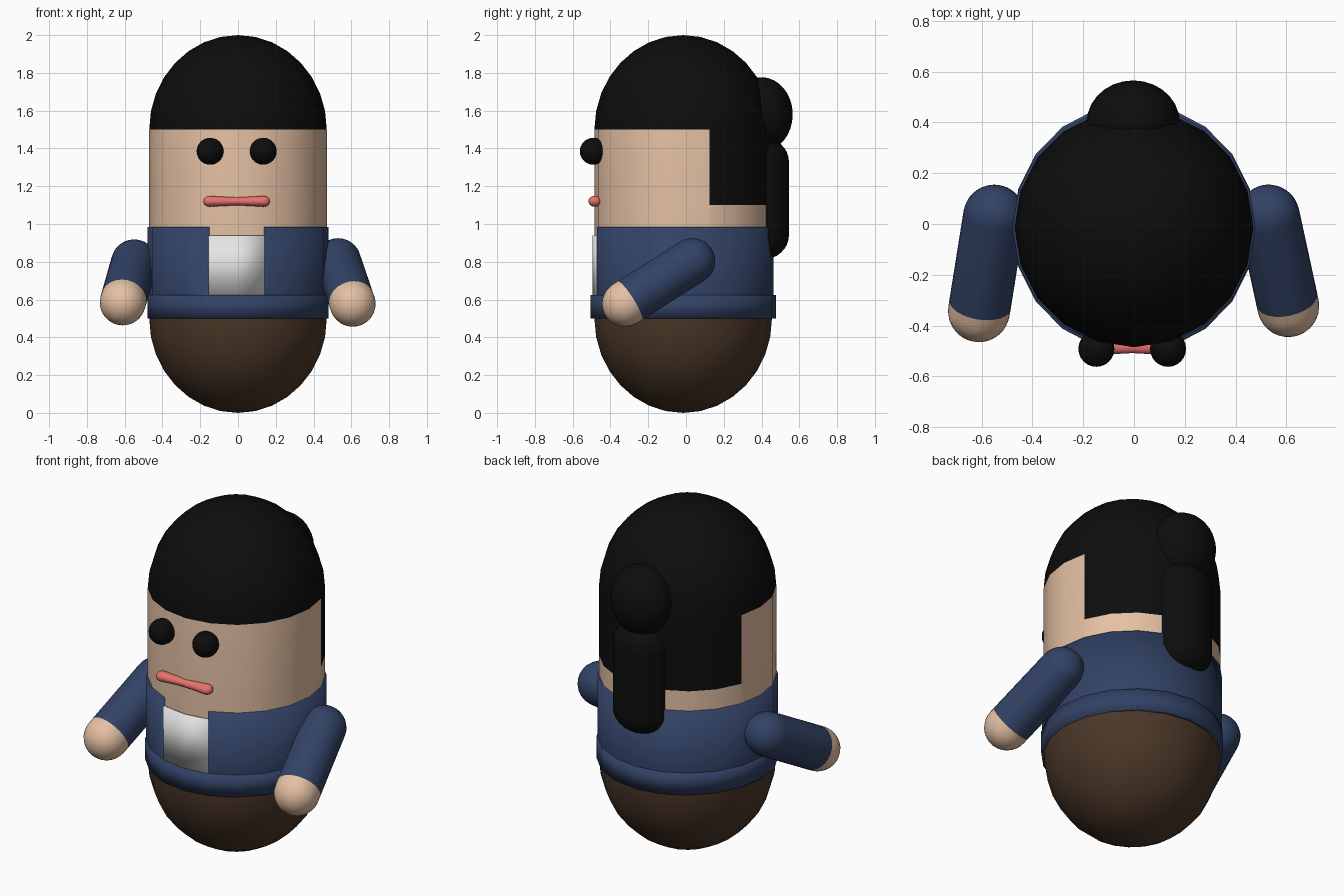
import bpy
import bmesh
from math import sin, cos, pi
from mathutils import Vector

if "Cube" in bpy.data.objects:
    bpy.data.objects.remove(bpy.data.objects["Cube"])

CENTRE = Vector((0, -0.015, 0))


def material(name, colour):
    mat = bpy.data.materials.new(name)
    mat.use_nodes = True
    mat.diffuse_color = (*colour, 1)
    mat.node_tree.nodes["Principled BSDF"].inputs["Base Color"].default_value = (*colour, 1)
    return mat


black = material("black", (0.004, 0.004, 0.004))
skin = material("skin", (0.78, 0.53, 0.37))
blue = material("navy blue", (0.032, 0.055, 0.132))
brown = material("brown", (0.07, 0.038, 0.021))
white = material("white", (0.78, 0.78, 0.78))
coral = material("coral", (0.8, 0.17, 0.155))


def lathe(profile, sides):
    """Spin a list of (radius, height) points about z."""
    bm = bmesh.new()
    verts = [bm.verts.new((r, 0, z)) for r, z in profile]
    edges = [bm.edges.new(pair) for pair in zip(verts, verts[1:])]
    bmesh.ops.spin(bm, geom=verts + edges, cent=(0, 0, 0), axis=(0, 0, 1),
                   angle=2 * pi, steps=sides)
    bmesh.ops.remove_doubles(bm, verts=bm.verts, dist=0.0001)
    bmesh.ops.recalc_face_normals(bm, faces=bm.faces)
    return bm


def cap(radius, height, z, up, steps=8):
    """Quarter-ellipse profile running from bottom to top."""
    angles = [pi / 2 * i / steps for i in range(steps + 1)]
    if up:
        return [(radius * cos(a), z + height * sin(a)) for a in angles]
    return [(radius * sin(a), z - height * cos(a)) for a in angles]


def slice_mesh(bm, point, normal, test=lambda c: True):
    faces = [f for f in bm.faces if test(f.calc_center_median())]
    geom = set(faces)
    for f in faces:
        geom.update(f.verts)
        geom.update(f.edges)
    bmesh.ops.bisect_plane(bm, geom=list(geom), plane_co=point, plane_no=normal, dist=0.0001)


def finish(name, bm, mats, rule=None, location=CENTRE, scale=(1, 1, 1), thickness=0):
    if rule:
        for f in bm.faces:
            f.material_index = rule(f.calc_center_median())
    mesh = bpy.data.meshes.new(name)
    bm.to_mesh(mesh)
    bm.free()
    for mat in mats:
        mesh.materials.append(mat)
    obj = bpy.data.objects.new(name, mesh)
    bpy.context.collection.objects.link(obj)
    obj.location = location
    obj.scale = scale
    bpy.ops.object.select_all(action='DESELECT')
    obj.select_set(True)
    bpy.context.view_layer.objects.active = obj
    bpy.ops.object.shade_smooth_by_angle(angle=pi / 5)
    if thickness:
        shell = obj.modifiers.new("thickness", 'SOLIDIFY')
        shell.thickness = thickness
        shell.offset = -1
    return obj


# Body: trousers, face and painted hair on one capsule
def body_colour(c):
    if c.z < 0.5:
        return 0
    return 2 if c.z > 1.5 or (c.z > 1.1 and c.y > 0.14) else 1


body = lathe(cap(0.47, 0.5, 0.5, False) + [(0.47, 1.1)] + cap(0.47, 0.5, 1.5, True), 20)
slice_mesh(body, (0, 0.14, 0), (0, 1, 0), lambda c: 1.1 < c.z < 1.5)
finish("body", body, [brown, skin, black], body_colour)


# Jacket with a front opening, and the shirt that fills it
def in_opening(c):
    return c.y < 0 and c.z > 0.625 and -0.155 < c.x < 0.14


def garment(radius, heights, keep):
    bm = lathe([(radius, z) for z in heights], 20)
    for x in (-0.155, 0.14):
        slice_mesh(bm, (x, 0, 0), (1, 0, 0), lambda c: c.y < 0 and c.z > 0.625)
    unwanted = [f for f in bm.faces if in_opening(f.calc_center_median()) != keep]
    bmesh.ops.delete(bm, geom=unwanted, context='FACES')
    return bm


finish("jacket", garment(0.478, (0.5, 0.625, 0.985), False), [blue], thickness=0.02)
finish("shirt", garment(0.481, (0.625, 0.94), True), [white], thickness=0.009)
waistband = lathe([(0.479, 0.5), (0.479, 0.625)], 20)
finish("waistband", waistband, [blue], scale=(1, 1.025, 1), thickness=0.022)

# Arms: capsules running from hand to shoulder
ARM_RADIUS = 0.122
arms = {
    "right_arm": (Vector((-0.61, -0.343, 0.585)), Vector((-0.55, 0.033, 0.797))),
    "left_arm": (Vector((0.607, -0.323, 0.578)), Vector((0.53, 0.033, 0.803))),
}
for name, (hand, shoulder) in arms.items():
    axis = shoulder - hand
    profile = (cap(ARM_RADIUS, ARM_RADIUS, 0, False) + [(ARM_RADIUS, 0.03)]
               + cap(ARM_RADIUS, ARM_RADIUS, axis.length, True))
    arm = finish(name, lathe(profile, 24), [skin, blue], lambda c: int(c.z > 0.03), hand)
    arm.rotation_euler = axis.to_track_quat('Z', 'Y').to_euler()

# Eyes
for name, x in (("right_eye", -0.148), ("left_eye", 0.134)):
    eye = lathe(cap(0.071, 0.071, 0, False) + cap(0.071, 0.071, 0, True)[1:], 24)
    finish(name, eye, [black], location=(x, -0.491, 1.385))

# Mouth: a bar with swollen ends, lying along x
lips = (cap(0.034, 0.035, -0.143, False, 5) + [(0.03, -0.09), (0.025, 0), (0.03, 0.09)]
        + cap(0.034, 0.035, 0.143, True, 5))
mouth = finish("mouth", lathe(lips, 16), [coral], location=(-0.007, -0.483, 1.12),
               scale=(0.85, 1, 1))
mouth.rotation_euler = (0, pi / 2, 0)

# Hair bun and ponytail
bun = lathe(cap(1, 1, 0, False) + cap(1, 1, 0, True)[1:], 28)
finish("hair_bun", bun, [black], location=(-0.003, 0.4, 1.58), scale=(0.183, 0.165, 0.197))
tail = lathe(cap(1, 0.13, 0.94, False) + cap(1, 0.13, 1.33, True), 28)
finish("ponytail", tail, [black], location=(0, 0.4, 0), scale=(0.165, 0.145, 1))
